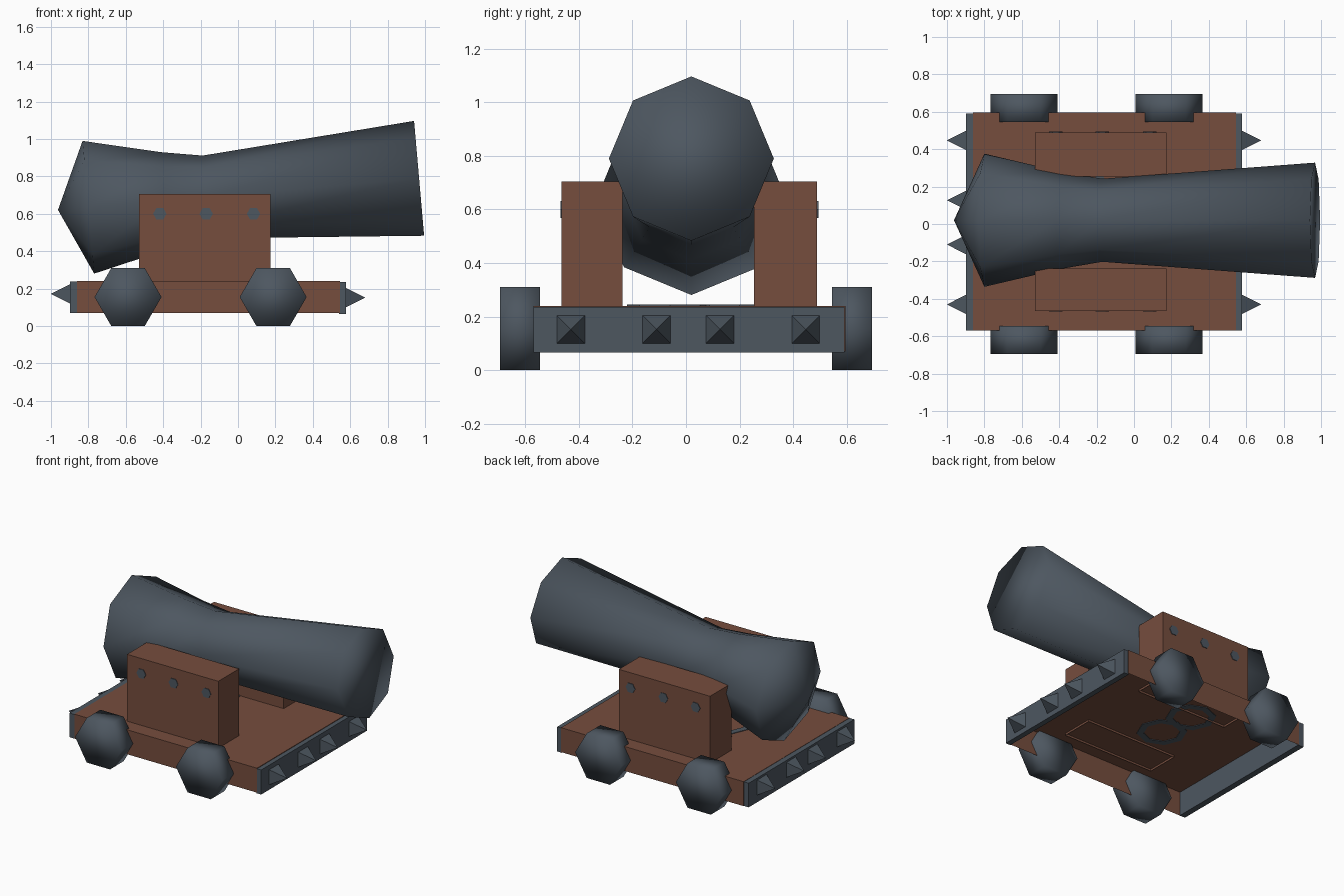
import bpy, bmesh, math
from mathutils import Vector, Matrix

if "Cube" in bpy.data.objects:
    bpy.data.objects.remove(bpy.data.objects["Cube"])


def material(name, rgb):
    m = bpy.data.materials.new(name)
    m.diffuse_color = (*rgb, 1)
    m.use_nodes = True
    m.node_tree.nodes["Principled BSDF"].inputs["Base Color"].default_value = m.diffuse_color
    return m


WOOD = material("red_brown_wood", (0.18, 0.075, 0.048))
IRON = material("blue_grey_iron", (0.075, 0.095, 0.118))


def finish(name, bm, mat, smooth=False):
    bmesh.ops.recalc_face_normals(bm, faces=bm.faces)
    me = bpy.data.meshes.new(name)
    bm.to_mesh(me)
    bm.free()
    me.materials.append(mat)
    for p in me.polygons:
        p.use_smooth = smooth
    ob = bpy.data.objects.new(name, me)
    bpy.context.collection.objects.link(ob)
    return ob


def box(name, lo, hi, mat, open_bottom=False):
    bm = bmesh.new()
    lo, hi = Vector(lo), Vector(hi)
    size = hi - lo
    bmesh.ops.create_cube(bm, size=1, matrix=Matrix.Translation((lo + hi) / 2) @ Matrix.Diagonal((*size, 1)))
    ob = finish(name, bm, mat)
    if open_bottom:
        bm = bmesh.new()
        bm.from_mesh(ob.data)
        bmesh.ops.delete(bm, geom=[f for f in bm.faces if f.normal.z < -0.5], context='FACES')
        bm.to_mesh(ob.data)
        bm.free()
    return ob


def prism_y(name, center, radius, depth, mat, smooth):
    # six-sided cylinder along y, flat side up
    bm = bmesh.new()
    mtx = Matrix.Translation(center) @ Matrix.Rotation(math.pi / 2, 4, 'X') @ Matrix.Rotation(math.pi / 2, 4, 'Z')
    bmesh.ops.create_cone(bm, cap_ends=True, segments=6, radius1=radius, radius2=radius, depth=depth, matrix=mtx)
    # make sure a corner points along x
    far = max(abs(v.co.x - center[0]) for v in bm.verts)
    if far < radius * 0.95:
        bmesh.ops.rotate(bm, verts=bm.verts, cent=center, matrix=Matrix.Rotation(math.pi / 6, 3, 'Y'))
    return finish(name, bm, mat, smooth)


# Carriage bed, open underneath, with iron end plates
box("carriage_bed", (-0.86, -0.57, 0.07), (0.545, 0.595, 0.24), WOOD, True)
box("rear_end_plate", (-0.897, -0.57, 0.07), (-0.855, 0.592, 0.238), IRON)
box("front_end_plate", (0.54, -0.57, 0.065), (0.577, 0.592, 0.236), IRON)

# Spikes on both end plates
for end, x, tip, z in (("front", 0.577, 0.68, 0.152), ("rear", -0.897, -1.0, 0.172)):
    for i, y in enumerate((-0.43, -0.11, 0.127, 0.447)):
        bm = bmesh.new()
        base = [bm.verts.new((x, y + a * 0.052, z + b * 0.052)) for a, b in ((-1, -1), (1, -1), (1, 1), (-1, 1))]
        apex = bm.verts.new((tip, y, z))
        for k in range(4):
            bm.faces.new((base[k], base[(k + 1) % 4], apex))
        bm.faces.new(base)
        finish(f"{end}_spike_{i + 1}", bm, IRON)

# Side blocks with rivets on their outer faces
for side, y0, y1, outer in (("near", -0.465, -0.237, -0.465), ("far", 0.254, 0.49, 0.49)):
    box(f"{side}_side_block", (-0.528, y0, 0.225), (0.174, y1, 0.705), WOOD, True)
    for i, x in enumerate((-0.418, -0.17, 0.083)):
        prism_y(f"{side}_rivet_{i + 1}", (x, outer, 0.6), 0.036, 0.008, IRON, False)

# Wheels
for side, y in (("near", -0.62), ("far", 0.62)):
    for pos, x in (("rear", -0.588), ("front", 0.188)):
        prism_y(f"{side}_{pos}_wheel", (x, y, 0.155), 0.179, 0.15, IRON, True)

# Iron rings lying flat on the bed under the barrel
for i, (x, y) in enumerate(((-0.28, -0.06), (-0.3, 0.2))):
    bm = bmesh.new()
    n = 8
    rings = []
    for r, z in ((0.16, 0.236), (0.16, 0.244), (0.115, 0.244), (0.115, 0.236)):
        rings.append([bm.verts.new((x + r * math.cos(2 * math.pi * k / n), y + r * math.sin(2 * math.pi * k / n), z))
                      for k in range(n)])
    for a in range(4):
        b = (a + 1) % 4
        for k in range(n):
            j = (k + 1) % n
            bm.faces.new((rings[a][k], rings[a][j], rings[b][j], rings[b][k]))
    finish(f"deck_ring_{i + 1}", bm, IRON)

# Barrel: eight-sided lathe along a slightly raised axis
tilt = math.radians(5)
origin = Vector((-0.8, 0.02, 0.635))
axis = Vector((math.cos(tilt), 0, math.sin(tilt)))
up = Vector((-math.sin(tilt), 0, math.cos(tilt)))
side = Vector((0, 1, 0))
bm = bmesh.new()
rings = []
for d, r in ((0, 0.356), (0.41, 0.26), (0.632, 0.222), (1.775, 0.308)):
    rings.append([bm.verts.new(origin + axis * d + up * r * math.cos(k * math.pi / 4) + side * r * math.sin(k * math.pi / 4))
                  for k in range(8)])
tip = bm.verts.new(origin - axis * 0.163)
for k in range(8):
    j = (k + 1) % 8
    bm.faces.new((rings[0][k], rings[0][j], tip))
    for a, b in zip(rings, rings[1:]):
        bm.faces.new((a[k], a[j], b[j], b[k]))
bm.faces.new(rings[-1])
finish("barrel", bm, IRON, True)
